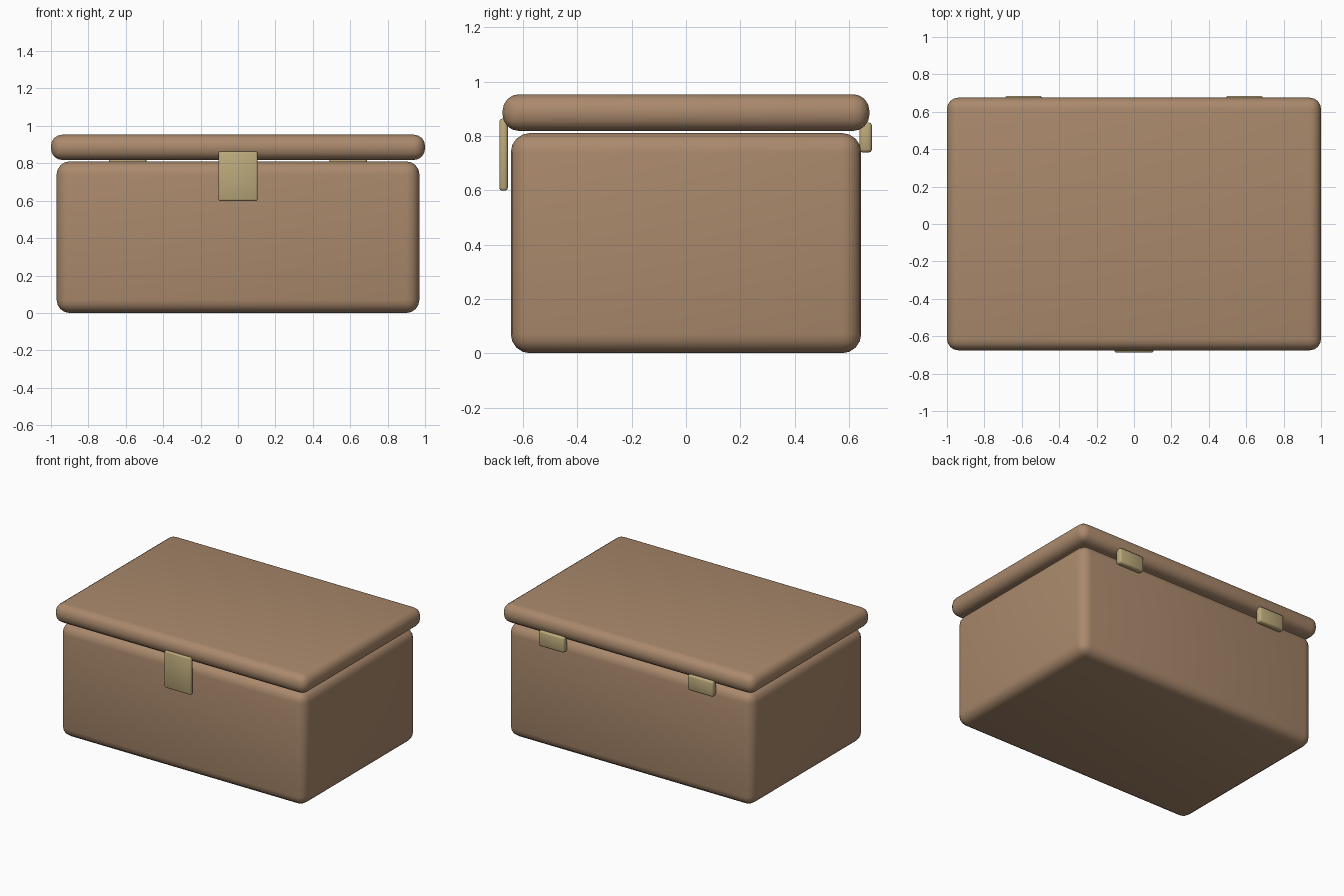
import bpy

cube = bpy.data.objects.get("Cube")
if cube:
    bpy.data.objects.remove(cube, do_unlink=True)


def make_material(name, colour):
    mat = bpy.data.materials.new(name)
    mat.use_nodes = True
    mat.diffuse_color = colour
    mat.node_tree.nodes["Principled BSDF"].inputs["Base Color"].default_value = colour
    return mat


def rounded_box(name, low, high, radius, segments, mat):
    """Box between two corners, with rounded edges and smooth shading."""
    centre = [(a + b) / 2 for a, b in zip(low, high)]
    bpy.ops.mesh.primitive_cube_add(size=1, location=centre)
    obj = bpy.context.object
    obj.name = name
    obj.scale = [b - a for a, b in zip(low, high)]
    bpy.ops.object.transform_apply(location=False, rotation=False, scale=True)
    obj.data.materials.append(mat)
    bevel = obj.modifiers.new("rounded_edges", "BEVEL")
    bevel.width = radius
    bevel.segments = segments
    bevel.limit_method = "NONE"
    bpy.ops.object.modifier_apply(modifier=bevel.name)
    bpy.ops.object.shade_smooth()
    return obj


wood = make_material("brown_wood", (0.4, 0.25, 0.15, 1))
brass = make_material("pale_brass", (0.5, 0.4, 0.2, 1))

# Body and overhanging lid, with a thin gap between
rounded_box("box_body", (-0.97, -0.645, 0), (0.97, 0.645, 0.81), 0.07, 4, wood)
rounded_box("lid", (-1, -0.675, 0.818), (1, 0.675, 0.953), 0.06, 4, wood)

# Front latch plate
rounded_box("latch", (-0.105, -0.687, 0.598), (0.105, -0.656, 0.863), 0.01, 2, brass)

# Pair of hinges on the back
for side, x in (("left", 0.59), ("right", -0.59)):
    rounded_box(side + "_hinge", (x - 0.1, 0.638, 0.738), (x + 0.1, 0.685, 0.85),
                0.013, 2, brass)
